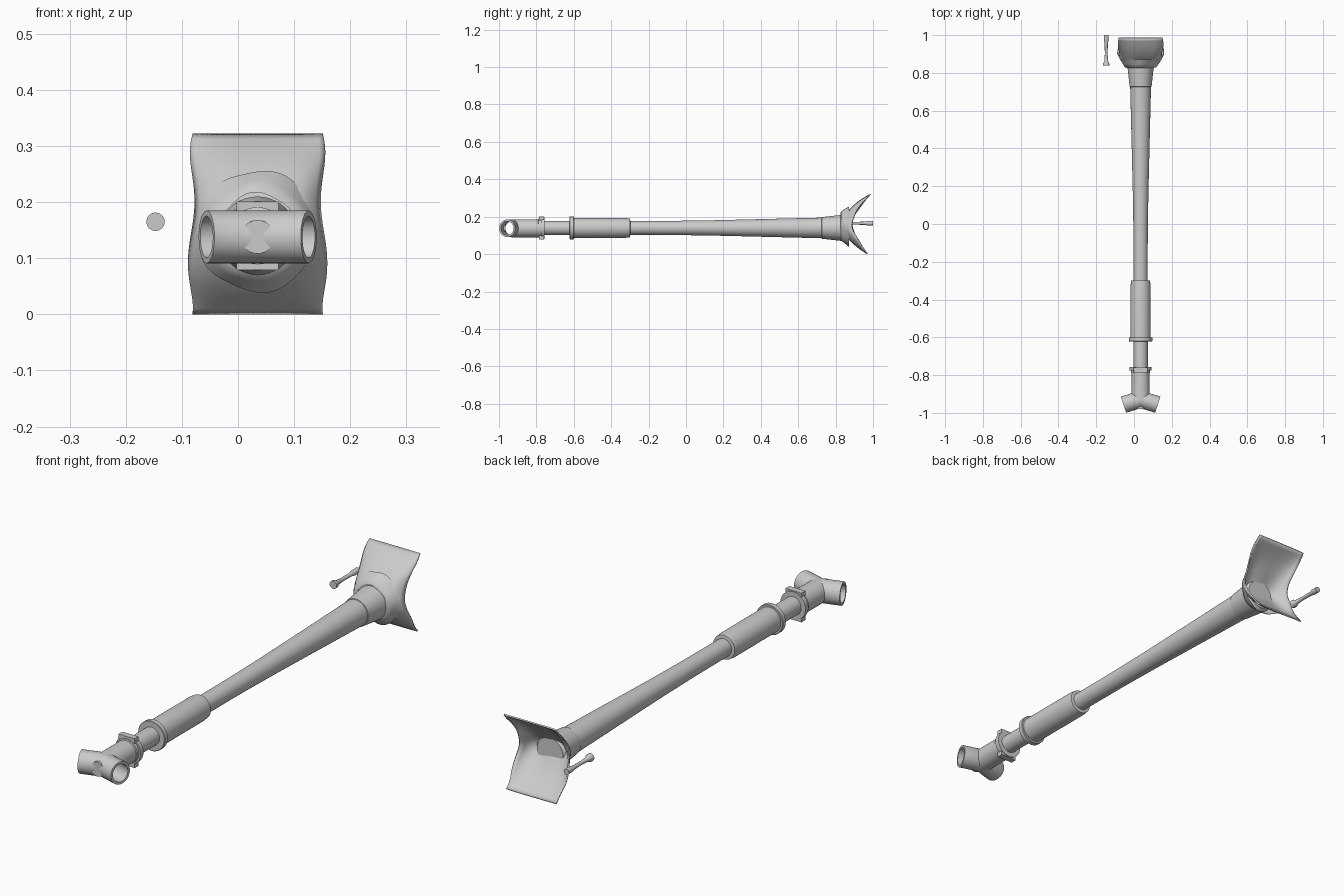
import bpy, bmesh, math

if "Cube" in bpy.data.objects:
    bpy.data.objects.remove(bpy.data.objects["Cube"])

CX, CZ = 0.035, 0.14          # long axis of the pole
N = 40

grey = bpy.data.materials.new("plain grey")
grey.diffuse_color = (0.6, 0.6, 0.6, 1)
grey.use_nodes = True
grey.node_tree.nodes["Principled BSDF"].inputs["Base Color"].default_value = grey.diffuse_color


def finish(name, bm, angle=35):
    bmesh.ops.recalc_face_normals(bm, faces=bm.faces)
    me = bpy.data.meshes.new(name)
    bm.to_mesh(me)
    bm.free()
    me.materials.append(grey)
    ob = bpy.data.objects.new(name, me)
    bpy.context.collection.objects.link(ob)
    bpy.ops.object.select_all(action='DESELECT')
    ob.select_set(True)
    bpy.context.view_layer.objects.active = ob
    bpy.ops.object.shade_smooth_by_angle(angle=math.radians(angle))
    return ob


def bridge(bm, a, b):
    n = len(a)
    for i in range(n):
        bm.faces.new((a[i], a[(i + 1) % n], b[(i + 1) % n], b[i]))


def lathe(name, profile, x=CX, z=CZ, n=N):
    """Solid of revolution along y from (y, radius) pairs, capped at both ends."""
    bm = bmesh.new()
    rings = []
    for y, r in profile:
        rings.append([bm.verts.new((x + r * math.cos(2 * math.pi * i / n), y,
                                    z + r * math.sin(2 * math.pi * i / n))) for i in range(n)])
    for a, b in zip(rings, rings[1:]):
        bridge(bm, a, b)
    bm.faces.new(rings[0])
    bm.faces.new(rings[-1])
    return finish(name, bm)


# Two-armed open pipe fitting at the front, bent forward at both ends
R, BORE, MID, SLOPE, REACH = 0.047, 0.037, -0.929, 0.30, 0.091
ZF = 0.138
bm = bmesh.new()
sections = {}
for r in (R, BORE):
    for s in (-1, 0, 1):
        ring = []
        for i in range(N):
            a = 2 * math.pi * i / N
            dy, dz = r * math.cos(a), r * math.sin(a)
            dx = s * (REACH + SLOPE * dy)
            ring.append(bm.verts.new((CX + dx, MID + dy - SLOPE * abs(dx), ZF + dz)))
        sections[r, s] = ring
    bridge(bm, sections[r, -1], sections[r, 0])
    bridge(bm, sections[r, 0], sections[r, 1])
for s in (-1, 1):
    bridge(bm, sections[R, s], sections[BORE, s])
finish("pipe_fitting_arms", bm)

# Neck of the fitting, its front end following the arms' outer surface
bm = bmesh.new()
front, back = [], []
for i in range(N):
    a = 2 * math.pi * i / N
    dx, dz = 0.048 * math.cos(a), 0.048 * math.sin(a)
    y = MID + math.sqrt(max(0, R * R - dz * dz)) - SLOPE * abs(dx) - 0.003
    front.append(bm.verts.new((CX + dx, y, ZF + dz)))
    back.append(bm.verts.new((CX + dx, -0.785, ZF + dz)))
bridge(bm, front, back)
bm.faces.new(back)
finish("fitting_neck", bm)

# Round plug set in the front of the fitting
lathe("front_plug", [(-0.979, 0.030), (-0.966, 0.030)], z=ZF)

# Locking collar
lathe("locking_collar", [(-0.790, 0.047), (-0.788, 0.051), (-0.775, 0.051), (-0.775, 0.058),
                         (-0.756, 0.058), (-0.756, 0.040)])
for s in (-1, 1):
    bm = bmesh.new()
    bmesh.ops.create_cube(bm, size=1)
    for v in bm.verts:
        v.co = (CX + v.co.x * 0.075, -0.772 + v.co.y * 0.026, CZ + s * 0.051 + v.co.z * 0.02)
    finish("collar_lug", bm)

# Inner rod, flange and grip sleeve
lathe("inner_rod", [(-0.79, 0.038), (-0.60, 0.038)])
lathe("sleeve_flange", [(-0.622, 0.060), (-0.620, 0.062), (-0.602, 0.062), (-0.600, 0.060)])
lathe("grip_sleeve", [(-0.605, 0.053), (-0.325, 0.053), (-0.300, 0.050), (-0.298, 0.040)])

# Long tapering tube and the socket it enters
lathe("long_tube", [(-0.31, 0.037), (-0.05, 0.038), (0.15, 0.041), (0.40, 0.047),
                    (0.60, 0.052), (0.76, 0.056)])
lathe("saddle_socket", [(0.725, 0.054), (0.727, 0.058), (0.80, 0.066), (0.835, 0.070), (0.848, 0.060)])


# Curved saddle pad: a sagging sheet that sweeps back at top and bottom
def sheet(u, v):
    sag = 0.057 * (1 - u ** 4) * (1 - v * v)
    rim = 0.006 * math.sin(3 * u + 2.3 * v) * math.sin(5 * v - 1.5 * u) * (1 - v * v)
    y = 0.888 + (0.098 if v > 0 else 0.082) * abs(v) ** 1.6 - sag + rim
    width = 0.116 + 0.006 * math.sin(4.5 * v + 3.6) * (1 - v ** 6)
    return (CX + u * width, y, 0.161 + 0.159 * v)


bm = bmesh.new()
NU, NV = 24, 32
grid = [[bm.verts.new(sheet(2 * i / NU - 1, 2 * j / NV - 1)) for i in range(NU + 1)]
        for j in range(NV + 1)]
for j in range(NV):
    for i in range(NU):
        bm.faces.new((grid[j][i], grid[j][i + 1], grid[j + 1][i + 1], grid[j + 1][i]))
pad = finish("saddle_pad", bm, 40)
mod = pad.modifiers.new("thickness", 'SOLIDIFY')
mod.thickness = 0.006
mod.offset = 0

# Gathered, slightly wavy skirt between socket and pad
bm = bmesh.new()
rings = []
for y, rx, rz in ((0.826, 0.068, 0.068), (0.830, 0.082, 0.078), (0.846, 0.094, 0.090), (0.872, 0.108, 0.108)):
    ring = []
    for i in range(N):
        a = 2 * math.pi * i / N
        w = 1 + 0.03 * math.sin(5 * a + 60 * y)
        ring.append(bm.verts.new((CX + rx * w * math.cos(a), y, 0.148 + rz * w * math.sin(a))))
    rings.append(ring)
for a, b in zip(rings, rings[1:]):
    bridge(bm, a, b)
finish("gathered_skirt", bm, 50)

# Loose pin beside the pad
lathe("side_pin", [(0.838, 0.0165), (0.850, 0.0165), (0.862, 0.010), (0.90, 0.0075),
                   (0.955, 0.0085), (0.972, 0.012), (1.0, 0.012)], x=-0.147, z=0.165, n=16)
